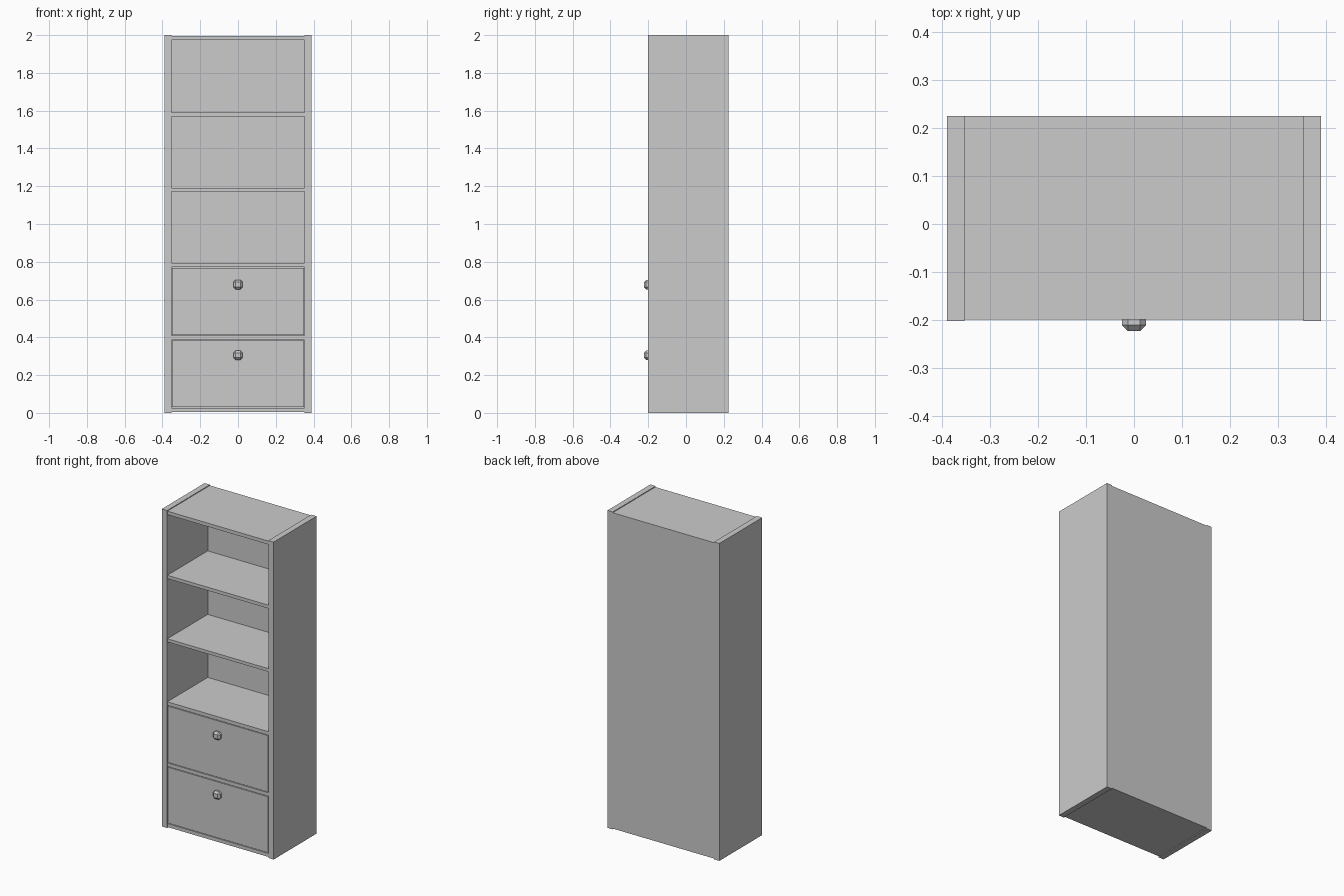
import bpy

if "Cube" in bpy.data.objects:
    bpy.data.objects.remove(bpy.data.objects["Cube"])

HALF_W, INNER = 0.39, 0.353      # outer and inner half widths
BACK, FRONT = 0.225, -0.202      # depth of the side panels
SHELF_FRONT = -0.199


def box(name, x0, x1, y0, y1, z0, z1):
    """Axis-aligned board given by its limits."""
    bpy.ops.mesh.primitive_cube_add(
        size=1, location=((x0 + x1) / 2, (y0 + y1) / 2, (z0 + z1) / 2))
    ob = bpy.context.object
    ob.name = name
    ob.scale = (x1 - x0, y1 - y0, z1 - z0)
    bpy.ops.object.transform_apply(location=False, rotation=False, scale=True)
    return ob


# Side panels, standing slightly proud of the boards
box("side_panel_left", -HALF_W, -INNER, FRONT, BACK, 0, 2)
box("side_panel_right", INNER, HALF_W, FRONT, BACK, 0, 2)

# Back panel
box("back_panel", -INNER, INNER, 0.203, BACK, 0.005, 1.995)

# Bottom board, drawer divider, shelves and top board
boards = [("bottom_board", 0.005, 0.027), ("drawer_divider", 0.387, 0.409),
          ("shelf_lower", 0.772, 0.794), ("shelf_middle", 1.171, 1.191),
          ("shelf_upper", 1.570, 1.591), ("top_board", 1.973, 1.995)]
for name, z0, z1 in boards:
    box(name, -INNER, INNER, SHELF_FRONT, 0.203, z0, z1)


def drawer(name, z0, z1, knob_z):
    """Open drawer box with a small gap around it and a faceted knob."""
    g, t = 0.004, 0.015
    x, z0, z1 = INNER - g, z0 + g, z1 - g
    y0, y1 = SHELF_FRONT, 0.19
    box(name + "_front", -x, x, y0, y0 + t, z0, z1)
    box(name + "_left", -x, -x + t, y0 + t, y1, z0, z1)
    box(name + "_right", x - t, x, y0 + t, y1, z0, z1)
    box(name + "_back", -x + t, x - t, y1 - t, y1, z0, z1)
    box(name + "_base", -x + t, x - t, y0 + t, y1 - t, z0, z0 + t)

    # Knob: cube with chamfered edges, half sunk into the front
    r, cy = 0.025, -0.198
    knob = box(name + "_knob", -r, r, cy - r, cy + r, knob_z - r, knob_z + r)
    bevel = knob.modifiers.new("chamfer", 'BEVEL')
    bevel.width = 0.012
    bevel.segments = 1


# Two drawers
drawer("drawer_lower", 0.027, 0.387, 0.305)
drawer("drawer_upper", 0.409, 0.772, 0.679)
